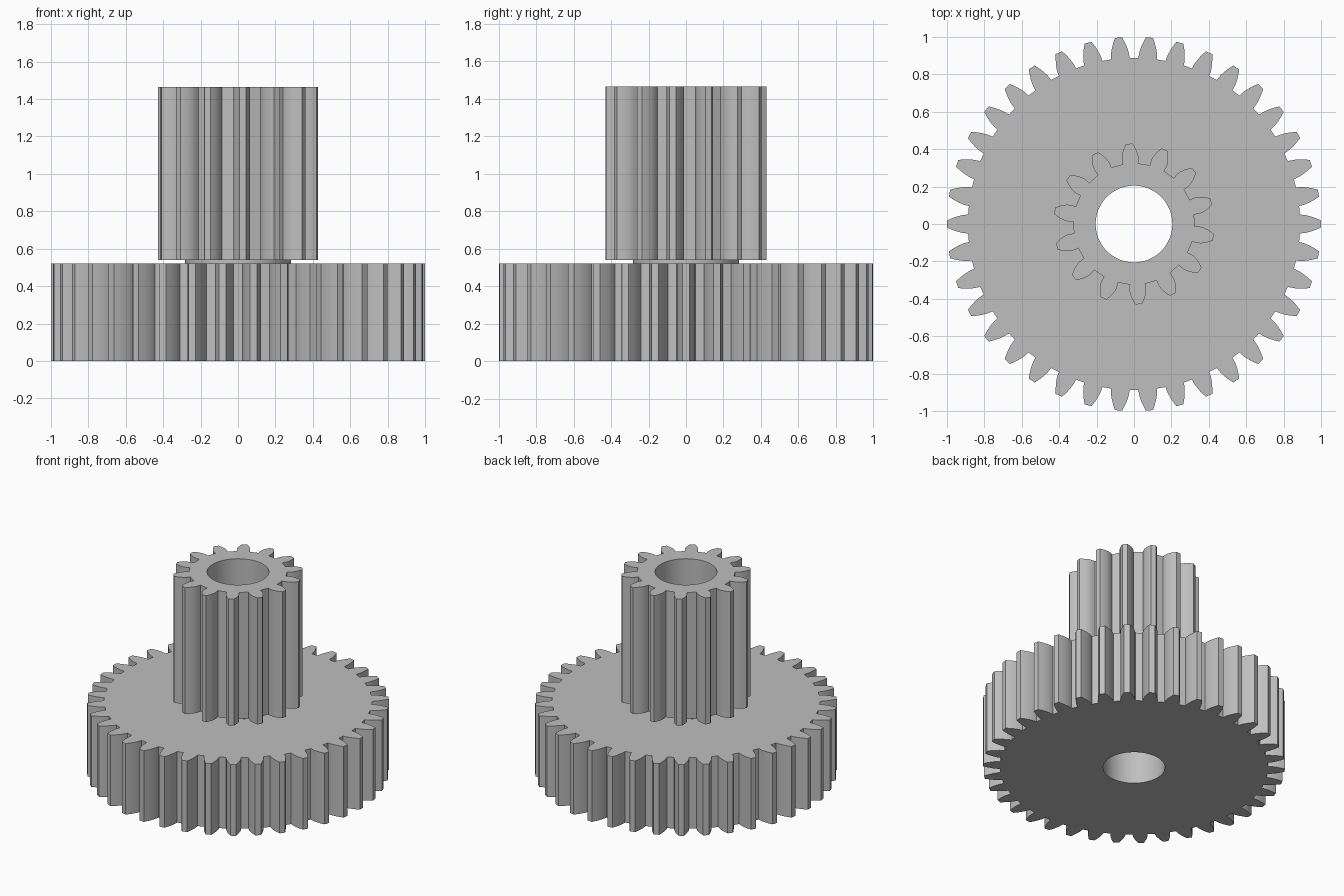
import bpy
import bmesh
from math import acos, cos, sin, tan, pi, radians

cube = bpy.data.objects.get("Cube")
if cube:
    bpy.data.objects.remove(cube, do_unlink=True)

GREY = (0.52, 0.52, 0.52, 1.0)
grey = bpy.data.materials.new("plain grey")
grey.use_nodes = True
grey.diffuse_color = GREY
grey.node_tree.nodes["Principled BSDF"].inputs["Base Color"].default_value = GREY

BORE = 0.205


def circle(radius, count=96):
    return [(radius * cos(2 * pi * i / count), radius * sin(2 * pi * i / count))
            for i in range(count)]


def involute(angle):
    return tan(angle) - angle


def gear_outline(teeth, tip, root, phase=0.0, steps=5):
    """Spur gear outline with involute flanks at a 20 degree pressure angle."""
    pressure = radians(20)
    pitch = tip * teeth / (teeth + 2)
    base = pitch * cos(pressure)
    half_base = pi / (2 * teeth) + involute(pressure)
    # Half of one tooth, from root to tip, as (radius, half angle)
    flank = [(root, half_base)]
    for i in range(steps):
        r = base + (tip - base) * i / (steps - 1)
        flank.append((r, half_base - involute(acos(min(1.0, base / r)))))
    tooth = [(r, -a) for r, a in flank] + [(r, a) for r, a in reversed(flank)]
    points = []
    for k in range(teeth):
        centre = phase + 2 * pi * k / teeth
        points += [(r * cos(centre + a), r * sin(centre + a)) for r, a in tooth]
    return points


def bored_prism(name, outline, bottom, top):
    """Extrude an outline with the shaft bore left open."""
    bm = bmesh.new()
    edges = []
    for loop in (outline, circle(BORE)):
        verts = [bm.verts.new((x, y, bottom)) for x, y in loop]
        edges += [bm.edges.new((v, verts[(i + 1) % len(verts)]))
                  for i, v in enumerate(verts)]
    bmesh.ops.triangle_fill(bm, use_beauty=True, edges=edges)
    result = bmesh.ops.extrude_face_region(bm, geom=bm.faces[:], use_keep_orig=True)
    raised = [g for g in result["geom"] if isinstance(g, bmesh.types.BMVert)]
    bmesh.ops.translate(bm, verts=raised, vec=(0, 0, top - bottom))
    bmesh.ops.recalc_face_normals(bm, faces=bm.faces[:])
    mesh = bpy.data.meshes.new(name)
    bm.to_mesh(mesh)
    bm.free()
    mesh.materials.append(grey)
    obj = bpy.data.objects.new(name, mesh)
    bpy.context.collection.objects.link(obj)
    bpy.ops.object.select_all(action='DESELECT')
    obj.select_set(True)
    bpy.context.view_layer.objects.active = obj
    bpy.ops.object.shade_smooth_by_angle(angle=radians(25))
    return obj


# Wide gear, thin spacer collar and tall pinion on a common bore
bored_prism("large_gear", gear_outline(38, 1.0, 0.888), 0.0, 0.52)
bored_prism("spacer_collar", circle(0.283), 0.52, 0.54)
bored_prism("pinion_gear", gear_outline(14, 0.43, 0.325, radians(16.2)), 0.54, 1.465)
